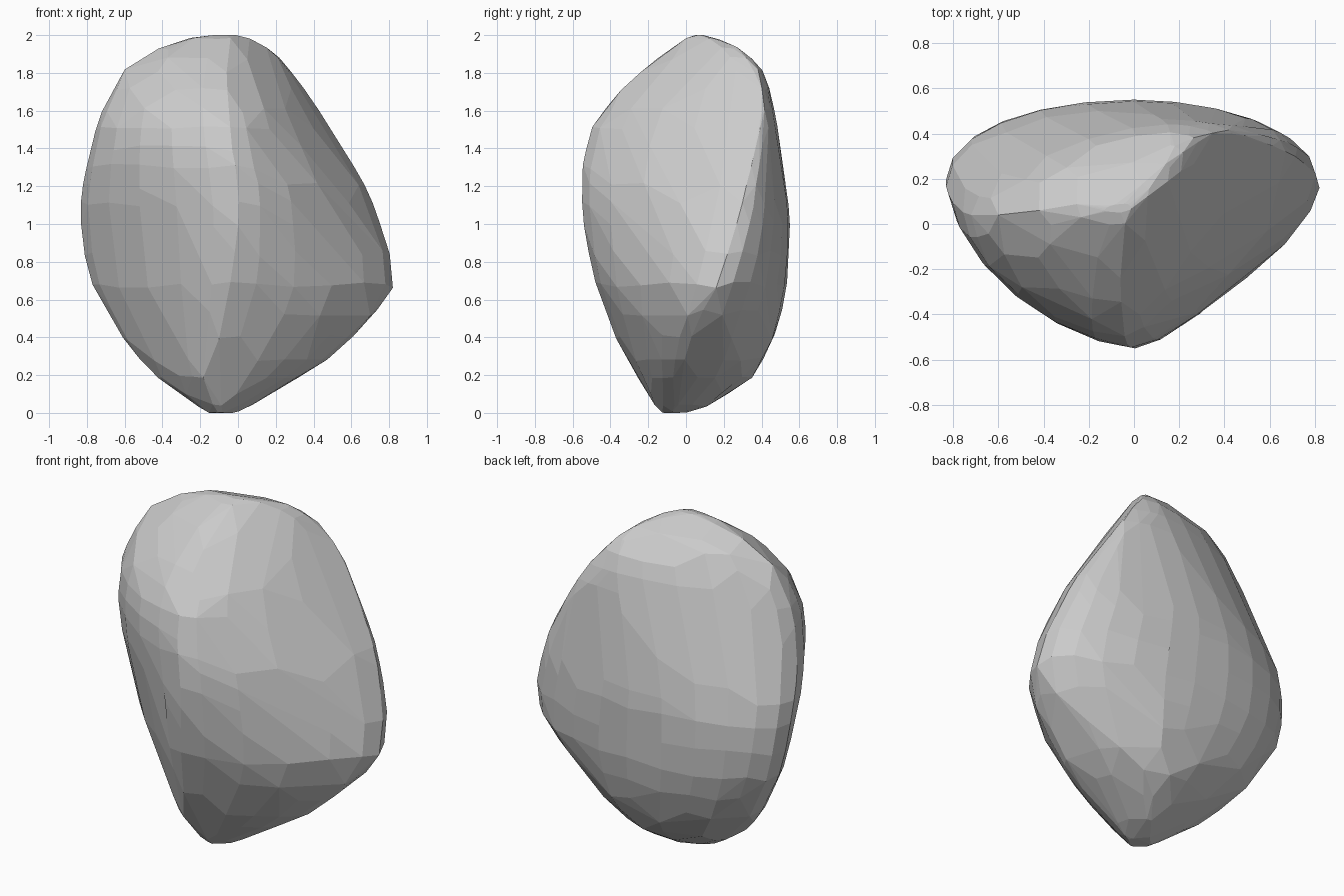
import bpy, bmesh, math, random

if "Cube" in bpy.data.objects:
    bpy.data.objects.remove(bpy.data.objects["Cube"])

random.seed(4)

# Horizontal sections: z, left xy, front xy, right xy, back xy,
# then bulge exponents of the front-left and back-left quarters
sections = [
    (0.00, -0.13, -0.07, -0.08, -0.10, -0.03, -0.08, -0.07, -0.04, 1.5, 2.0),
    (0.05, -0.21, -0.05, -0.12, -0.17, 0.08, -0.04, -0.03, 0.11, 1.4, 2.0),
    (0.20, -0.42, 0.04, -0.15, -0.27, 0.33, -0.03, 0.04, 0.35, 1.3, 2.1),
    (0.40, -0.61, 0.15, -0.10, -0.37, 0.61, 0.03, 0.04, 0.47, 1.3, 2.15),
    (0.68, -0.77, 0.22, -0.04, -0.48, 0.82, 0.16, 0.02, 0.535, 1.35, 2.15),
    (1.00, -0.83, 0.20, 0.00, -0.54, 0.75, 0.27, 0.00, 0.55, 1.45, 2.0),
    (1.20, -0.82, 0.13, 0.00, -0.55, 0.67, 0.32, 0.00, 0.53, 1.53, 1.85),
    (1.40, -0.78, 0.07, -0.03, -0.53, 0.55, 0.37, 0.05, 0.50, 1.62, 1.7),
    (1.60, -0.72, 0.04, -0.05, -0.44, 0.43, 0.40, 0.12, 0.465, 1.7, 1.65),
    (1.80, -0.60, 0.04, -0.06, -0.24, 0.28, 0.36, 0.16, 0.405, 1.75, 1.65),
    (1.92, -0.42, 0.06, -0.06, -0.08, 0.16, 0.24, 0.10, 0.28, 1.8, 1.75),
    (2.00, -0.13, 0.06, -0.06, 0.05, -0.01, 0.07, -0.04, 0.09, 1.9, 1.9),
]


def quarter(p, q, corner, n, steps):
    """Curve from p to q, bulging toward the corner by exponent n."""
    for i in range(steps):
        a = i / steps * math.pi / 2
        u, v = math.cos(a) ** (2 / n), math.sin(a) ** (2 / n)
        yield tuple(p[k] * u + q[k] * v + (1 - u - v) * (p[k] + q[k] - corner[k])
                    for k in (0, 1))


def between(i, t):
    """Smoothly interpolated section between rows i and i + 1."""
    rows = [sections[max(0, min(len(sections) - 1, i + k))] for k in (-1, 0, 1, 2)]
    return [b + 0.5 * t * (c - a + t * (2 * a - 5 * b + 4 * c - d + t * (3 * (b - c) + d - a)))
            for a, b, c, d in zip(*rows)]


bm = bmesh.new()
levels = [between(i, t) for i in range(len(sections) - 1) for t in (0, 0.5)]
levels.append(sections[-1])
for z, lx, ly, fx, fy, rx, ry, kx, ky, n_front, n_back in levels:
    left, front, right, back = (lx, ly), (fx, fy), (rx, ry), (kx, ky)
    ring = []
    ring += quarter(left, front, (lx, fy), n_front, 6)
    ring += quarter(front, right, (rx, fy), 1.47, 6)
    ring += quarter(right, back, (rx, ky), 1.9, 6)
    ring += quarter(back, left, (lx, ky), n_back, 6)
    # Small height shifts make the facets irregular
    wobble = 0.0 if z < 0.01 or z > 1.99 else 0.018
    for x, y in ring:
        bm.verts.new((x, y, min(2, max(0, z + random.uniform(-wobble, wobble)))))

# Convex boulder, with nearly coplanar facets merged
hull = bmesh.ops.convex_hull(bm, input=bm.verts)
loose = {g for g in hull["geom_interior"] + hull["geom_unused"]
         if isinstance(g, bmesh.types.BMVert)}
bmesh.ops.delete(bm, geom=list(loose), context='VERTS')
bmesh.ops.dissolve_limit(bm, angle_limit=math.radians(4),
                         verts=bm.verts, edges=bm.edges)
bmesh.ops.recalc_face_normals(bm, faces=bm.faces)

mesh = bpy.data.meshes.new("boulder")
bm.to_mesh(mesh)
bm.free()
boulder = bpy.data.objects.new("boulder", mesh)
bpy.context.collection.objects.link(boulder)
